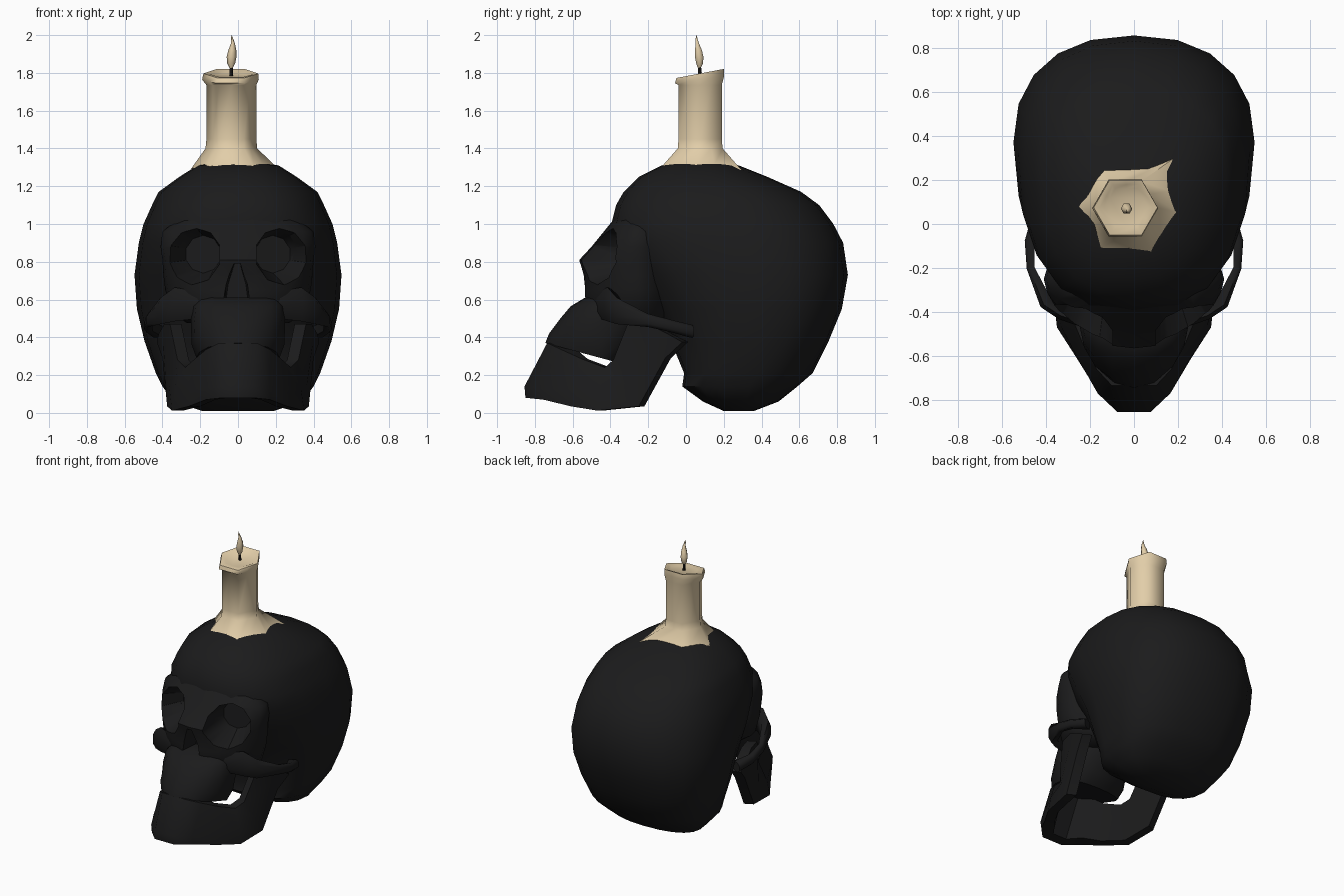
import bpy, bmesh, math
from mathutils import Matrix, Vector

if "Cube" in bpy.data.objects:
    bpy.data.objects.remove(bpy.data.objects["Cube"])


def material(name, rgb):
    m = bpy.data.materials.new(name)
    m.diffuse_color = (*rgb, 1)
    m.use_nodes = True
    m.node_tree.nodes["Principled BSDF"].inputs["Base Color"].default_value = m.diffuse_color
    return m


BONE = material("charcoal_bone", (0.011, 0.011, 0.0115))
WAX = material("cream_wax", (0.76, 0.615, 0.395))
WICK = material("black_wick", (0.010, 0.009, 0.008))


def finish(name, bm, mat, angle=40):
    bmesh.ops.recalc_face_normals(bm, faces=bm.faces)
    me = bpy.data.meshes.new(name)
    bm.to_mesh(me)
    bm.free()
    ob = bpy.data.objects.new(name, me)
    bpy.context.collection.objects.link(ob)
    if mat:
        me.materials.append(mat)
        smooth(ob, angle)
    return ob


def smooth(ob, angle):
    bpy.ops.object.select_all(action='DESELECT')
    bpy.context.view_layer.objects.active = ob
    ob.select_set(True)
    bpy.ops.object.shade_smooth_by_angle(angle=math.radians(angle))


def loft(name, rings, mat, angle=40):
    """Skin a list of equal-sized closed rings and cap both ends."""
    bm = bmesh.new()
    loops = [[bm.verts.new(p) for p in r] for r in rings]
    n = len(loops[0])
    for a, b in zip(loops, loops[1:]):
        for i in range(n):
            j = (i + 1) % n
            bm.faces.new((a[i], a[j], b[j], b[i]))
    bm.faces.new(loops[0])
    bm.faces.new(loops[-1])
    return finish(name, bm, mat, angle)


def oval(z, yf, yb, w, yc, front=2.3, back=2.3, n=20, slope=0.0):
    """Egg-shaped horizontal ring: front yf, back yb, half width w; powers set the squareness."""
    pts = []
    for i in range(n):
        a = 2 * math.pi * i / n
        c, s = math.cos(a), math.sin(a)
        power = back if s > 0 else front
        x = math.copysign(abs(c) ** (2 / power), c) * w
        t = math.copysign(abs(s) ** (2 / power), s)
        y = yc + (t * (yb - yc) if t > 0 else t * (yc - yf))
        pts.append((x, y, z - slope * (y - yf)))
    return pts


def bar(name, path, sx):
    """Bony bar along a path of (x, y, z, half thickness, half height)."""
    rings = []
    for i, (x, y, z, t, h) in enumerate(path):
        p, q = path[max(i - 1, 0)], path[min(i + 1, len(path) - 1)]
        d = Vector((q[0] - p[0], q[1] - p[1])).normalized()
        nx, ny = d.y * t, -d.x * t
        rings.append([(sx * (x + u * nx), y + u * ny, z + v * h)
                      for u, v in ((1, .5), (.4, 1), (-1, .8), (-1, -.8), (.4, -1), (1, -.5))])
    return loft(name, rings, BONE, 70)


# Braincase: height, front, back, half width, squareness of the front
head = [(0.01, .2, .36, .19, 2.3), (.06, .09, .49, .34, 2.6), (.14, -.02, .59, .40, 3.2),
        (.21, -.01, .67, .435, 3.2), (.38, -.08, .755, .495, 2.7), (.55, -.18, .825, .535, 2.3),
        (.73, -.30, .857, .548, 2.3), (.9, -.385, .832, .525, 2.5), (1.0, -.395, .78, .5, 2.6),
        (1.1, -.37, .705, .455, 2.5), (1.17, -.33, .61, .42, 2.4), (1.25, -.25, .43, .31, 2.3),
        (1.31, -.13, .28, .215, 2.3), (1.33, -.03, .17, .10, 2.3)]
braincase = loft("braincase", [oval(z, f, b, w, f + (b - f) * .58, k) for z, f, b, w, k in head], BONE, 60)

# Upper face
face = [(.475, -.50, .27), (.53, -.54, .35), (.65, -.54, .385), (.73, -.545, .395),
        (.81, -.565, .40), (.88, -.50, .41), (.96, -.435, .40), (1.04, -.37, .30)]
upper_face = loft("upper_face", [oval(z, f, -.05, w, -.25, 1.9, 1.9, 24) for z, f, w in face], BONE, 50)

# Eye sockets and nose opening cut out of face and braincase
cutters = []
for sx in (-1, 1):
    bm = bmesh.new()
    bmesh.ops.create_cone(bm, cap_ends=True, segments=10, radius1=.22, radius2=.10, depth=.4,
                          matrix=Matrix.Translation((sx * .243, -.46, .84))
                          @ Matrix.Rotation(sx * .3, 4, 'Z') @ Matrix.Rotation(-math.pi / 2, 4, 'X'))
    cutters.append(finish("socket_cutter", bm, None))
nose = [(-.095, .57), (-.075, .68), (-.025, .79), (.015, .79), (.06, .68), (.08, .57), (0, .545)]
cutters.append(loft("nose_cutter", [[(x * k, y, z) for x, z in nose]
                                    for y, k in ((-.7, 1), (-.40, .7))], None))
for ob in (braincase, upper_face):
    bpy.context.view_layer.objects.active = ob
    for c in cutters:
        m = ob.modifiers.new("cut", 'BOOLEAN')
        m.operation, m.solver, m.object = 'DIFFERENCE', 'EXACT', c
        bpy.ops.object.modifier_apply(modifier=m.name)
    smooth(ob, 45)
for c in cutters:
    bpy.data.objects.remove(c)

# Upper jaw block, sloping down to the back
maxilla = [(.37, -.745, -.36, .22, .27), (.42, -.725, -.28, .245, .22),
           (.50, -.665, -.2, .25, .1), (.565, -.61, -.16, .24, 0), (.61, -.535, -.16, .2, 0)]
loft("upper_jaw", [oval(z, f, b, w, -.45, 2.1, 2.1, 16, s) for z, f, b, w, s in maxilla], BONE, 50)

# Cheekbones and arches running back to the braincase
for side, sx in (("left", -1), ("right", 1)):
    bar(side + "_cheekbone", [(.2, -.45, .57, .03, .07), (.33, -.405, .575, .03, .09),
                              (.40, -.36, .54, .03, .07), (.47, -.2, .49, .018, .035),
                              (.475, -.08, .46, .022, .033), (.43, .03, .43, .035, .035)], sx)

# Lower jaw: stations of (top point, front point, bottom point) from chin to hinge
jaw = [((.10, -.735, .37), (.075, -.855, .14), (.08, -.85, .08)),
       ((.17, -.66, .335), (.165, -.77, .13), (.17, -.755, .07)),
       ((.23, -.55, .285), (.25, -.62, .125), (.26, -.61, .035)),
       ((.28, -.43, .24), (.335, -.46, .12), (.35, -.47, .012)),
       ((.32, -.385, .28), (.365, -.32, .15), (.375, -.25, .035)),
       ((.36, -.31, .47), (.395, -.2, .36), (.40, -.11, .29)),
       ((.39, -.2, .47), (.42, -.1, .42), (.43, -.02, .375))]


def jaw_ring(station, sx):
    def inner(p):
        x, y, z = p
        return (sx * (x - .06 * min(1, x / .2)), y + (.08 if x < .2 else .03), z)
    outer = [(sx * x, y, z) for x, y, z in station]
    return outer + [inner(station[2]), inner(station[0])]


loft("lower_jaw", [jaw_ring(s, -1) for s in reversed(jaw)] + [jaw_ring(s, 1) for s in jaw], BONE, 55)

# Candle: irregular melted skirt, six-sided column, tilted rim with a shallow dish
CX, CY = -.035, .075


def hexagon(r, z, tilt=0.0, dx=0.0, dy=0.0):
    pts = []
    for i in range(12):
        a = math.pi + i * math.pi / 6
        k = r * (math.cos(math.pi / 6) if i % 2 else 1)
        y = k * math.sin(a)
        pts.append((CX + dx + k * math.cos(a), CY + dy + y, z + tilt * y))
    return pts


skirt = [(-.25, .08, 1.29), (-.18, 0, 1.315), (-.15, -.11, 1.305), (-.02, -.11, 1.315),
         (.09, -.145, 1.285), (.13, -.04, 1.315), (.205, .05, 1.30), (.16, .15, 1.315),
         (.175, .295, 1.285), (.08, .26, 1.30), (-.14, .25, 1.30), (-.17, .2, 1.315)]
loft("candle", [skirt, hexagon(.137, 1.40), hexagon(.132, 1.45), hexagon(.132, 1.735),
                hexagon(.15, 1.765, .15, -.005, -.003), hexagon(.145, 1.797, .19, -.003),
                hexagon(.12, 1.795, .17), hexagon(.1, 1.785, .12)], WAX, 62)


# Wick and flame
def spindle(name, path, sides, mat):
    loft(name, [[(x + r * math.cos(2 * math.pi * i / sides), y + r * math.sin(2 * math.pi * i / sides), z)
                 for i in range(sides)] for x, y, z, r in path], mat, 60)


spindle("wick", [(-.035, .075, 1.765, .011), (-.036, .074, 1.80, .010), (-.036, .07, 1.845, .009)], 5, WICK)
spindle("flame", [(-.036, .07, 1.825, .008), (-.036, .072, 1.85, .021), (-.034, .07, 1.885, .026),
                  (-.030, .066, 1.92, .021), (-.027, .060, 1.955, .011), (-.031, .056, 1.98, .006),
                  (-.034, .055, 2.0, .001)], 6, WAX)
